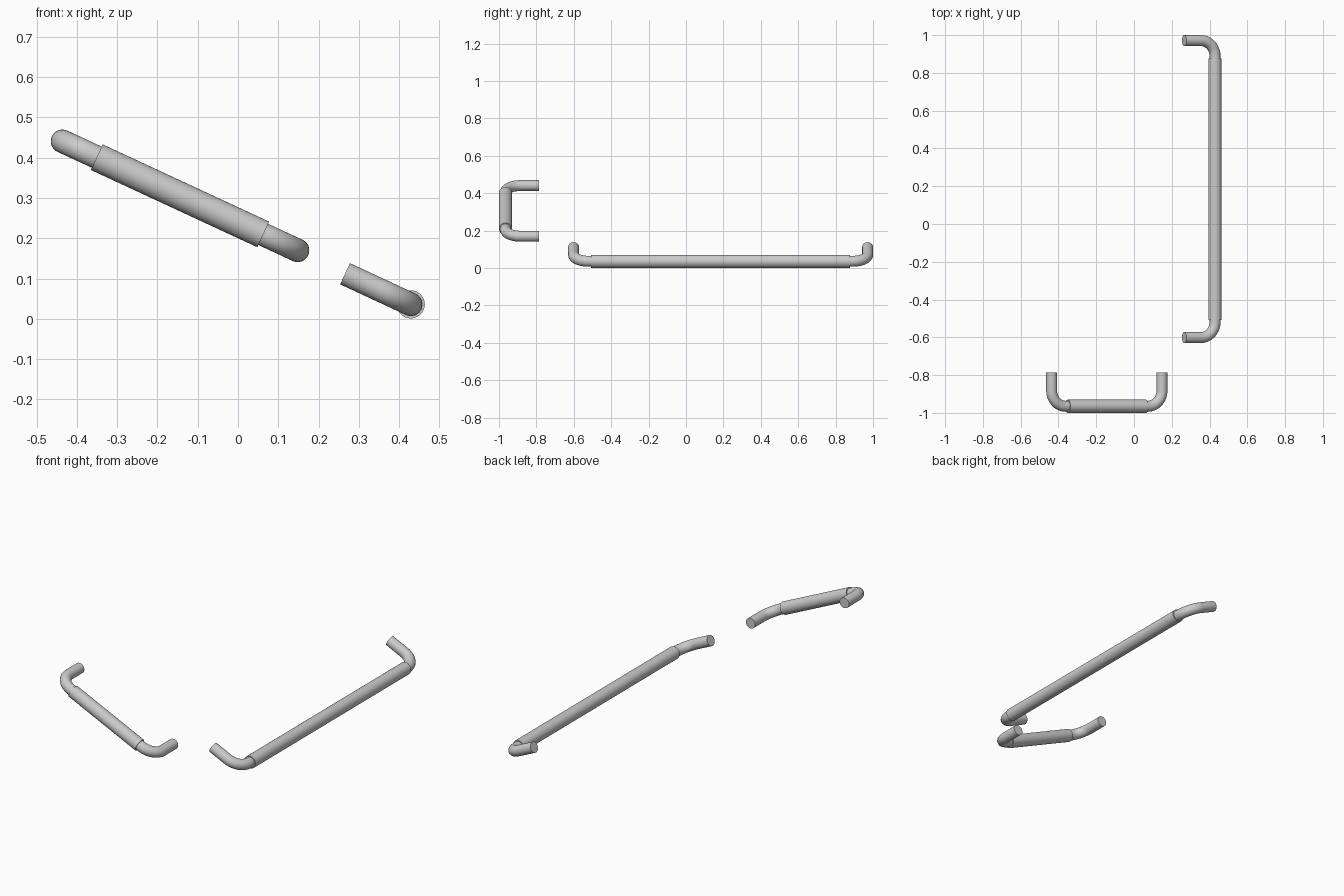
import bpy, bmesh
from math import sin, cos, pi
from mathutils import Vector

if "Cube" in bpy.data.objects:
    bpy.data.objects.remove(bpy.data.objects["Cube"])

SEG = 32
ROD_R, SLEEVE_R = 0.029, 0.035
DEPTH, BEND, GAP = 0.18, 0.082, 0.094   # leg depth, bend radius, leg axis to sleeve end


def sweep(name, path, side, radius):
    """Capped round tube along a planar path; side is the plane normal."""
    bm = bmesh.new()
    rings = []
    for i, p in enumerate(path):
        t = (path[min(i + 1, len(path) - 1)] - path[max(i - 1, 0)]).normalized()
        up = t.cross(side)
        rings.append([bm.verts.new(p + radius * (cos(2 * pi * k / SEG) * side + sin(2 * pi * k / SEG) * up))
                      for k in range(SEG)])
    for a, b in zip(rings, rings[1:]):
        for k in range(SEG):
            j = (k + 1) % SEG
            bm.faces.new((a[k], a[j], b[j], b[k]))
    bm.faces.new(rings[0])
    bm.faces.new(rings[-1])
    bmesh.ops.recalc_face_normals(bm, faces=bm.faces)
    mesh = bpy.data.meshes.new(name)
    bm.to_mesh(mesh)
    bm.free()
    ob = bpy.data.objects.new(name, mesh)
    bpy.context.collection.objects.link(ob)
    bpy.ops.object.select_all(action='DESELECT')
    ob.select_set(True)
    bpy.context.view_layer.objects.active = ob
    bpy.ops.object.shade_smooth_by_angle(angle=0.6)


def handle(name, a, b, leg):
    """Bracket handle: a and b are the bar corners, leg is the leg direction."""
    a, b, leg = Vector(a), Vector(b), Vector(leg).normalized()
    along = (b - a).normalized()
    side = along.cross(leg).normalized()

    def half(corner, inward):
        centre = corner + BEND * (leg + inward)
        arc = [centre - BEND * (inward * cos(t) + leg * sin(t))
               for t in (pi / 2 * i / 10 for i in range(11))]
        return [corner + leg * DEPTH] + arc

    # bent rod with both legs
    sweep(name + "_rod", half(a, along) + half(b, -along)[::-1], side, ROD_R)
    # thicker grip sleeve
    sweep(name + "_sleeve", [a + along * GAP, b - along * GAP], side, SLEEVE_R)


# short sloping handle at the front, legs pointing back
handle("short_handle", (-0.436, -0.965, 0.441), (0.148, -0.965, 0.170), (0, 1, 0))
# long handle along the side, legs pointing up the slope
handle("long_handle", (0.429, -0.601, 0.036), (0.429, 0.971, 0.036), (-0.436, 0, 0.441 - 0.238))
